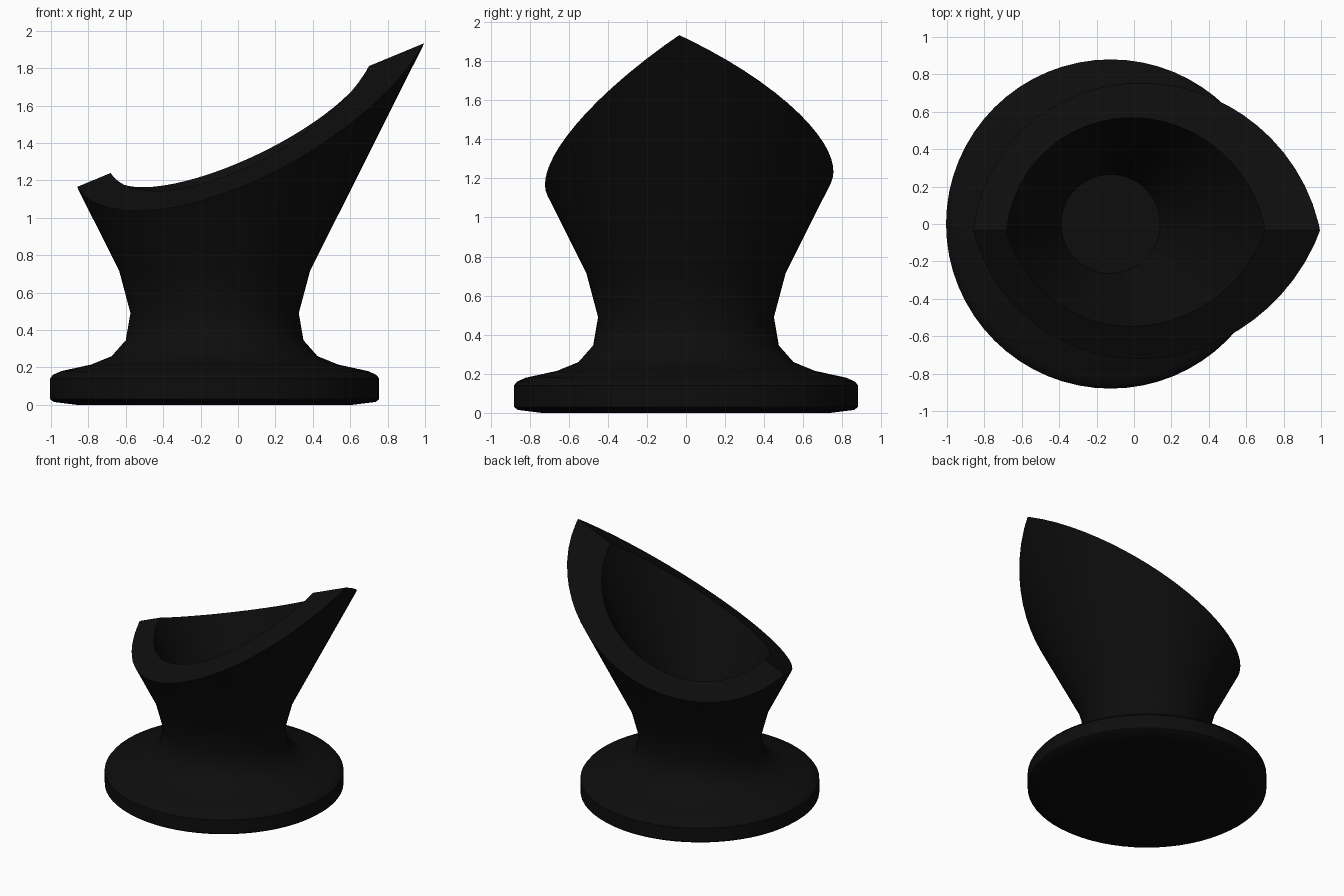
import bpy, bmesh, math
from mathutils import Matrix, Vector

cube = bpy.data.objects.get("Cube")
if cube:
    bpy.data.objects.remove(cube, do_unlink=True)

AXIS_X = -0.125      # centre of the turned body
SEGMENTS = 64

black = bpy.data.materials.new("soft_black")
black.use_nodes = True
colour = (0.004, 0.004, 0.004, 1)
black.diffuse_color = colour
black.node_tree.nodes["Principled BSDF"].inputs["Base Color"].default_value = colour


def add_object(name, bm):
    mesh = bpy.data.meshes.new(name)
    bm.to_mesh(mesh)
    bm.free()
    obj = bpy.data.objects.new(name, mesh)
    bpy.context.collection.objects.link(obj)
    return obj


# Turned body: base disc, waist, flared cup, then down the inside to the cup floor
profile = [(0, 0), (0.74, 0), (0.86, 0.015), (0.88, 0.03), (0.88, 0.14),
           (0.865, 0.16), (0.82, 0.18), (0.66, 0.215), (0.55, 0.26),
           (0.475, 0.345), (0.45, 0.49), (0.51, 0.715), (1.255, 2.2),
           (1.01, 2.2), (0.265, 0.62), (0, 0.62)]
bm = bmesh.new()
verts = [bm.verts.new((r, 0, z)) for r, z in profile]
edges = [bm.edges.new(pair) for pair in zip(verts, verts[1:])]
bmesh.ops.spin(bm, geom=verts + edges, axis=(0, 0, 1), cent=(0, 0, 0),
               angle=math.tau, steps=SEGMENTS)
bmesh.ops.remove_doubles(bm, verts=bm.verts, dist=0.0005)
bmesh.ops.recalc_face_normals(bm, faces=bm.faces)
bmesh.ops.translate(bm, verts=bm.verts, vec=(AXIS_X, 0, 0))
body = add_object("flared_cup", bm)
body.data.materials.append(black)

# Roof-shaped keeper with a rising ridge, which trims the slanted rim
RIDGE_Y, RIDGE_Z, RISE = -0.035, 1.521, 0.414
FRONT_DROP, BACK_DROP = 0.53, 0.38
section = [(-2, -2), (2, -2), (2, RIDGE_Z - BACK_DROP * (2 - RIDGE_Y)),
           (RIDGE_Y, RIDGE_Z), (-2, RIDGE_Z - FRONT_DROP * (2 + RIDGE_Y))]
bm = bmesh.new()
face = bm.faces.new([bm.verts.new((-2, y, z - 2 * RISE)) for y, z in section])
new = bmesh.ops.extrude_face_region(bm, geom=[face])["geom"]
bmesh.ops.translate(bm, verts=[v for v in new if isinstance(v, bmesh.types.BMVert)],
                    vec=(4, 0, 4 * RISE))
bmesh.ops.recalc_face_normals(bm, faces=bm.faces)
cutter = add_object("rim_cutter", bm)
cutter.hide_render = True
cutter.data.materials.append(black)

trim = body.modifiers.new("trim_rim", 'BOOLEAN')
trim.operation = 'INTERSECT'
trim.solver = 'EXACT'
trim.object = cutter
bpy.ops.object.select_all(action='DESELECT')
body.select_set(True)
bpy.context.view_layer.objects.active = body
bpy.ops.object.modifier_apply(modifier=trim.name)
bpy.data.objects.remove(cutter, do_unlink=True)
bpy.ops.object.shade_smooth_by_angle(angle=math.radians(32))
